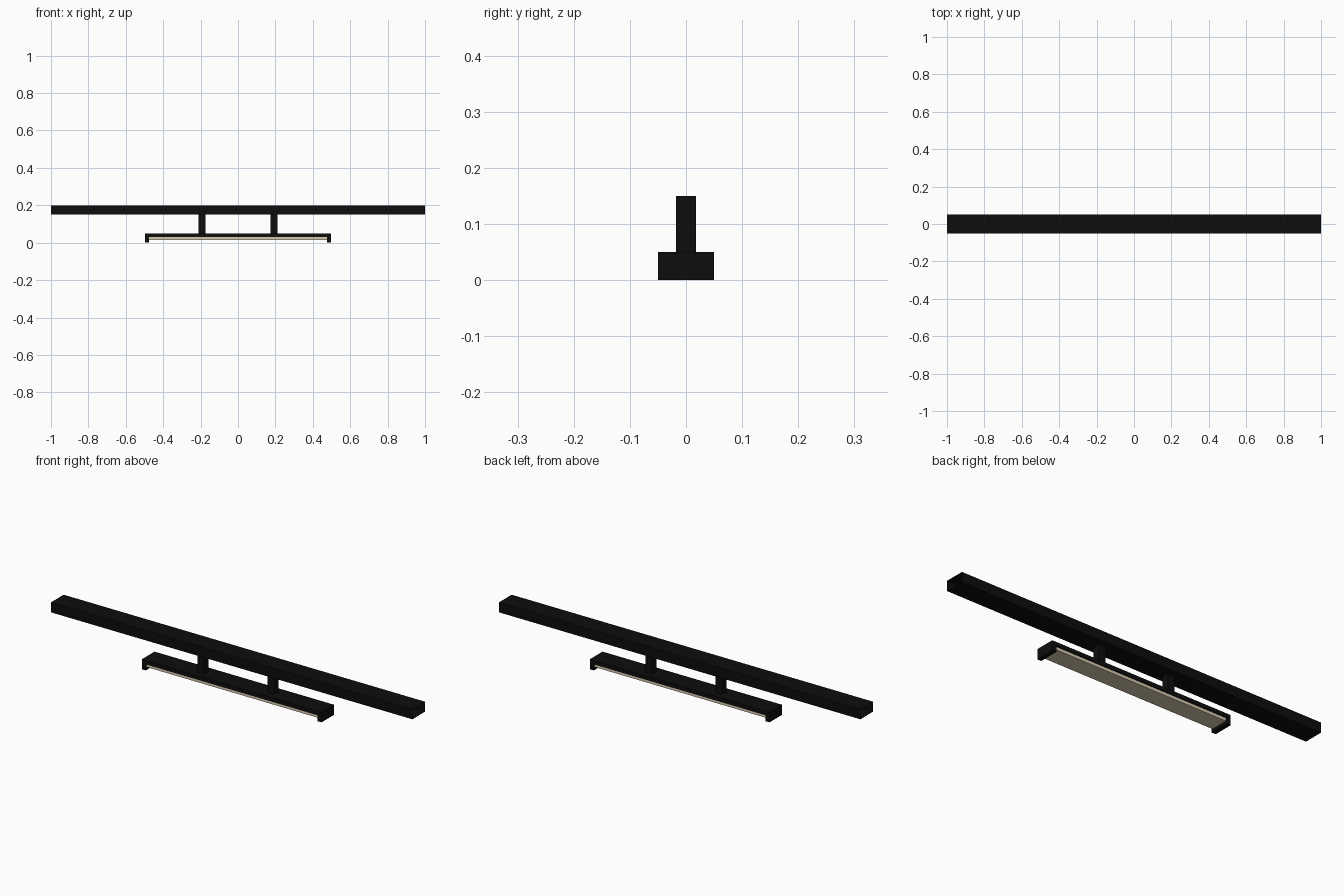
import bpy, bmesh
from mathutils import Matrix, Vector

cube = bpy.data.objects.get("Cube")
if cube:
    bpy.data.objects.remove(cube, do_unlink=True)


def material(name, color):
    m = bpy.data.materials.new(name)
    m.use_nodes = True
    m.diffuse_color = color
    m.node_tree.nodes["Principled BSDF"].inputs["Base Color"].default_value = color
    return m


black = material("matte black", (0.004, 0.004, 0.004, 1))
cream = material("warm cream", (0.68, 0.60, 0.42, 1))


def box(name, x, y, z, mat, open_ends=False):
    """Box from (min, max) ranges; open_ends leaves out the faces across x."""
    bm = bmesh.new()
    bmesh.ops.create_cube(bm, size=1)
    lo, hi = (Vector(p) for p in zip(x, y, z))
    bm.transform(Matrix.Translation((lo + hi) / 2) @ Matrix.Diagonal((*(hi - lo), 1)))
    bm.normal_update()
    if open_ends:
        ends = [f for f in bm.faces if abs(f.normal.x) > 0.9]
        bmesh.ops.delete(bm, geom=ends, context='FACES')
    me = bpy.data.meshes.new(name)
    bm.to_mesh(me)
    bm.free()
    me.materials.append(mat)
    ob = bpy.data.objects.new(name, me)
    bpy.context.collection.objects.link(ob)
    return ob


# Ceiling rail, a hollow tube open at both ends
box("ceiling_rail", (-1, 1), (-0.05, 0.05), (0.15, 0.2), black, open_ends=True)

# Lamp housing and the glowing strip beneath it
box("lamp_housing", (-0.475, 0.475), (-0.05, 0.05), (0.03, 0.05), black)
box("light_strip", (-0.475, 0.475), (-0.045, 0.045), (0.015, 0.03), cream)

# Hanging posts and end caps, one on each side
for side, s in (("left", 1), ("right", -1)):
    post = s * 0.193
    box(side + "_post", (post - 0.018, post + 0.018), (-0.018, 0.018), (0.05, 0.15), black)
    cap = sorted((s * 0.475, s * 0.497))
    box(side + "_end_cap", cap, (-0.05, 0.05), (0, 0.05), black)
